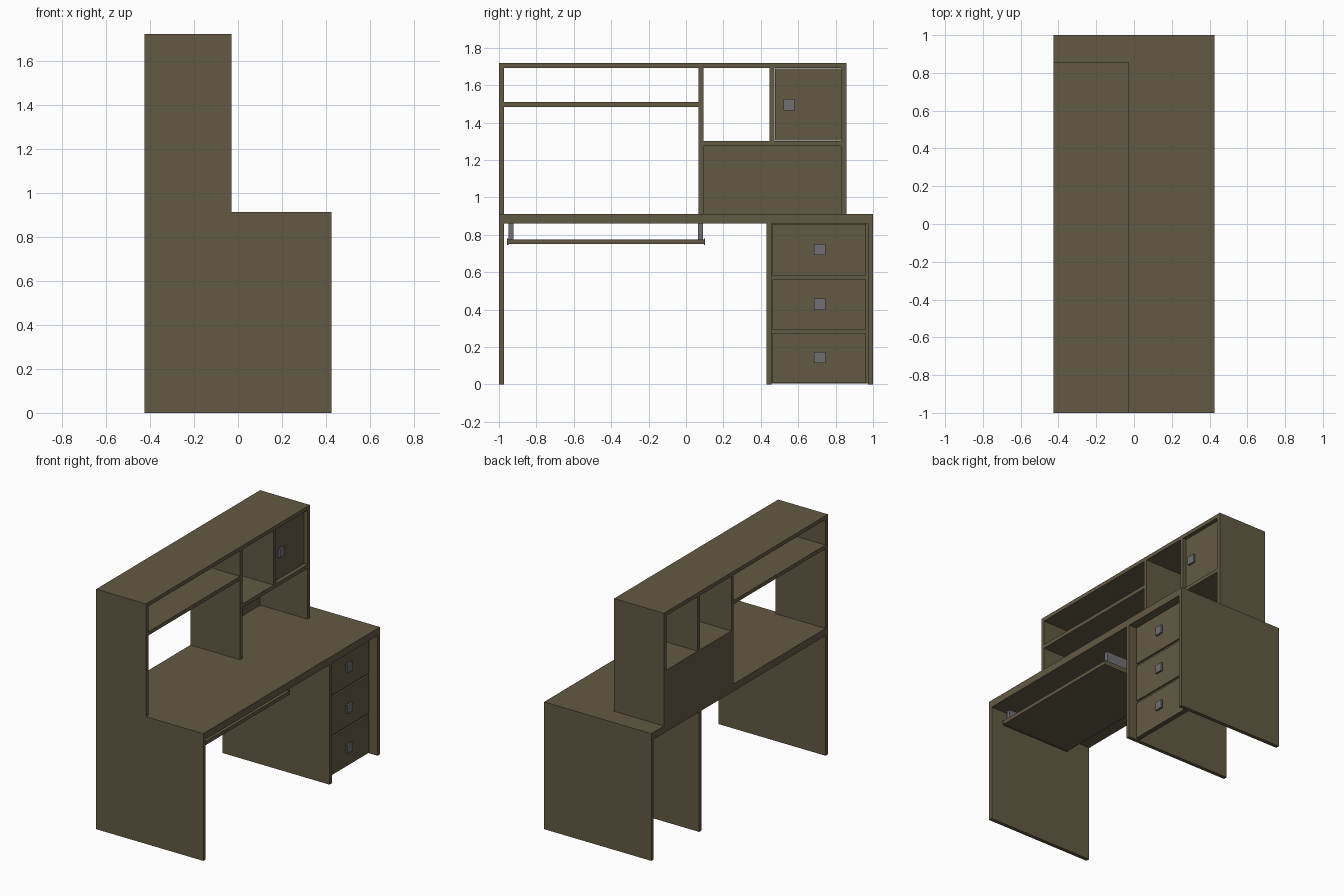
import bpy
import bmesh

if "Cube" in bpy.data.objects:
    bpy.data.objects.remove(bpy.data.objects["Cube"])


def material(name, rgb):
    m = bpy.data.materials.new(name)
    m.diffuse_color = (*rgb, 1.0)
    m.use_nodes = True
    m.node_tree.nodes["Principled BSDF"].inputs["Base Color"].default_value = m.diffuse_color
    return m


WOOD = material("dark_wood", (0.125, 0.102, 0.058))
METAL = material("grey_metal", (0.16, 0.16, 0.17))


def box(name, x, y, z, mat=WOOD):
    """Axis-aligned box from (min, max) ranges."""
    bm = bmesh.new()
    bmesh.ops.create_cube(bm, size=1.0)
    for v in bm.verts:
        v.co = [r[0] + (c + 0.5) * (r[1] - r[0]) for c, r in zip(v.co, (x, y, z))]
    mesh = bpy.data.meshes.new(name)
    bm.to_mesh(mesh)
    bm.free()
    mesh.materials.append(mat)
    obj = bpy.data.objects.new(name, mesh)
    bpy.context.collection.objects.link(obj)
    return obj


def knob(name, x, y, z):
    """Square pull: short stem and a flat plate, starting at front face x."""
    box(name + "_stem", (x, x + 0.012), (y - 0.015, y + 0.015), (z - 0.015, z + 0.015), METAL)
    box(name + "_plate", (x + 0.01, x + 0.024), (y - 0.03, y + 0.03), (z - 0.03, z + 0.03), METAL)


DESK_X = (-0.425, 0.425)
HUTCH_X = (-0.425, -0.03)
T = 0.027  # board thickness

# Desk top and supporting panels
box("desktop", DESK_X, (-1, 1), (0.86, 0.912))
for name, y in (("left_leg_panel", -1), ("drawer_inner_panel", 0.43), ("drawer_outer_panel", 1 - T)):
    box(name, DESK_X, (y, y + T), (0, 0.86))

# Drawer fronts on a recessed backing board
box("drawer_backing", (0.335, 0.352), (0.457, 0.973), (0.005, 0.86))
for i, (z0, z1) in enumerate(((0.01, 0.275), (0.295, 0.562), (0.582, 0.858))):
    box(f"drawer_front_{i + 1}", (0.345, 0.365), (0.463, 0.962), (z0, z1))
    knob(f"drawer_knob_{i + 1}", 0.365, 0.715, (z0 + z1) / 2 + 0.001)

# Keyboard tray hanging on two rails, with thin end plates
TRAY_X = (-0.22, 0.34)
box("keyboard_tray", TRAY_X, (-0.95, 0.095), (0.75, 0.776))
for side, y_rail, y_end in (("left", -0.95, -0.957), ("right", 0.065, 0.095)):
    box(f"tray_rail_{side}", (-0.2, 0.31), (y_rail, y_rail + 0.027), (0.776, 0.86), METAL)
    box(f"tray_end_{side}", TRAY_X, (y_end, y_end + 0.007), (0.746, 0.78))

# Hutch: top board and uprights
box("hutch_top", HUTCH_X, (-1, 0.857), (1.692, 1.72))
for name, y, z0 in (("hutch_left_panel", -1, 0.912), ("hutch_middle_panel", 0.067, 0.912),
                    ("hutch_right_panel", 0.83, 0.912), ("cupboard_divider", 0.447, 1.302)):
    box(name, HUTCH_X, (y, y + T), (z0, 1.692))

# Hutch shelves and the back of the lower compartment
box("long_shelf", HUTCH_X, (-1 + T, 0.067), (1.483, 1.51))
box("short_shelf", HUTCH_X, (0.094, 0.83), (1.275, 1.302))
box("compartment_back", (-0.425, -0.405), (0.094, 0.83), (0.912, 1.275))

# Cupboard door
box("cupboard_door", (-0.078, -0.056), (0.476, 0.828), (1.304, 1.69))
knob("cupboard_knob", -0.056, 0.55, 1.496)
